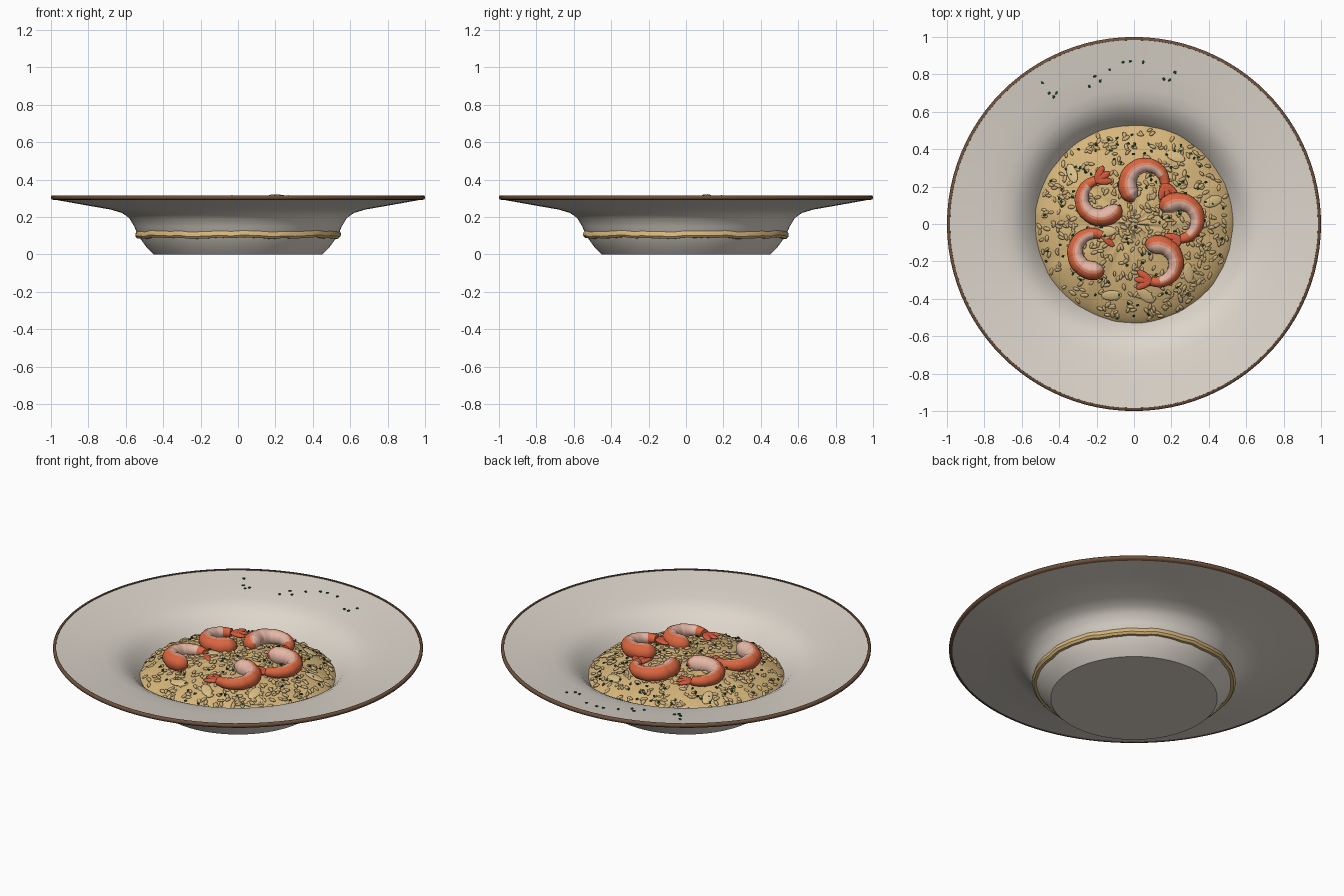
import bpy, bmesh, random
from math import sin, cos, pi, radians, sqrt
from mathutils import Vector, Matrix

random.seed(7)
cube = bpy.data.objects.get("Cube")
if cube:
    bpy.data.objects.remove(cube)


def material(name, rgb):
    m = bpy.data.materials.new(name)
    m.use_nodes = True
    m.diffuse_color = (*rgb, 1)
    m.node_tree.nodes["Principled BSDF"].inputs["Base Color"].default_value = (*rgb, 1)
    return m


ceramic = material("warm white ceramic", (0.72, 0.67, 0.60))
brown = material("brown glaze", (0.15, 0.08, 0.045))
cream = material("creamy rice", (0.68, 0.47, 0.20))
grain_tan = material("rice grain", (0.62, 0.44, 0.20))
cheese = material("cheese flake", (0.72, 0.53, 0.25))
orange = material("shrimp orange", (0.70, 0.13, 0.05))
salmon = material("shrimp salmon", (0.74, 0.26, 0.16))
pale = material("shrimp pale pink", (0.78, 0.47, 0.38))
tail_red = material("tail red", (0.66, 0.10, 0.045))
green = material("parsley green", (0.015, 0.085, 0.025))


def finish(bm, name, mats, angle=40):
    bmesh.ops.recalc_face_normals(bm, faces=bm.faces[:])
    mesh = bpy.data.meshes.new(name)
    bm.to_mesh(mesh)
    bm.free()
    for m in mats:
        mesh.materials.append(m)
    ob = bpy.data.objects.new(name, mesh)
    bpy.context.collection.objects.link(ob)
    bpy.ops.object.select_all(action='DESELECT')
    ob.select_set(True)
    bpy.context.view_layer.objects.active = ob
    bpy.ops.object.shade_smooth_by_angle(angle=radians(angle))
    return ob


def skin(bm, rings, caps=True, loop=False):
    """Bridge closed rings of points; yields each face with ring and side index."""
    vs = [[bm.verts.new(p) for p in r] for r in rings]
    n = len(vs[0])
    made = []
    for i in range(len(vs) - (0 if loop else 1)):
        a, b = vs[i], vs[(i + 1) % len(vs)]
        for j in range(n):
            k = (j + 1) % n
            made.append((bm.faces.new((a[j], a[k], b[k], b[j])), i, j))
    if caps and not loop:
        bm.faces.new(vs[0])
        bm.faces.new(vs[-1])
    return made


def circle(r, z, n=96):
    return [Vector((r * cos(2 * pi * j / n), r * sin(2 * pi * j / n), z)) for j in range(n)]


def ellipsoid(bm, loc, size, rot, detail=2):
    mat = Matrix.Translation(loc) @ rot.to_matrix().to_4x4() @ Matrix.Diagonal((*size, 1))
    bmesh.ops.create_icosphere(bm, subdivisions=detail, radius=1, matrix=mat)


# Plate: one closed profile, underside then upper side
under = [(0.45, 0), (0.49, 0.04), (0.53, 0.095), (0.555, 0.15), (0.582, 0.195),
         (0.62, 0.222), (0.68, 0.24), (0.84, 0.268), (0.985, 0.294)]
upper = [(0.985, 0.312), (0.84, 0.29), (0.72, 0.272), (0.66, 0.256), (0.62, 0.236),
         (0.58, 0.205), (0.545, 0.165), (0.515, 0.125), (0.48, 0.07), (0.42, 0.04)]
bm = bmesh.new()
skin(bm, [circle(r, z) for r, z in under + upper])
finish(bm, "plate", [ceramic], 45)

# Glazed rim band
bm = bmesh.new()
band = [(0.982, 0.291), (0.995, 0.294), (1, 0.301), (1, 0.309), (0.995, 0.316), (0.984, 0.316)]
skin(bm, [circle(r, z) for r, z in band], loop=True)
finish(bm, "plate_rim", [brown], 60)


# Mound of rice with a wavy lower edge
EDGE, BASE, RISE = 0.55, 0.1, 0.155


def mound_z(r):
    return BASE + RISE * sqrt(max(0, 1 - (r / EDGE) ** 2))


def mound_normal(x, y):
    z = mound_z(sqrt(x * x + y * y)) - BASE
    return Vector((x / EDGE ** 2, y / EDGE ** 2, z / RISE ** 2)).normalized()


def wavy(r, z):
    out = []
    for j, p in enumerate(circle(r, z)):
        a = 2 * pi * j / 96
        w = sin(7 * a) + 0.7 * sin(17 * a + 1) + 0.5 * sin(29 * a + 2)
        out.append(p * (1 + 0.003 * w * r) + Vector((0, 0, 0.0025 * w)))
    return out


bm = bmesh.new()
rings = [wavy(EDGE * sin(t), BASE + RISE * cos(t))
         for t in [0.03 + (pi / 2 - 0.03) * i / 20 for i in range(21)]]
skin(bm, rings + [wavy(0.54, 0.088), wavy(0.4, 0.085)])
finish(bm, "rice_mound", [cream])


def scatter(rmax):
    r, a = rmax * sqrt(random.random()), random.uniform(0, 2 * pi)
    x, y = r * cos(a), r * sin(a)
    return Vector((x, y, mound_z(r))), mound_normal(x, y)


def lying(normal):
    spin = Matrix.Rotation(random.uniform(0, 2 * pi), 3, 'Z').to_quaternion()
    return normal.to_track_quat('Z', 'Y') @ spin


# Loose grains on the mound
bm = bmesh.new()
for _ in range(560):
    p, n = scatter(0.515)
    s = random.uniform(0.8, 1.2)
    ellipsoid(bm, p + n * 0.003, (0.019 * s, 0.0095 * s, 0.008), lying(n))
finish(bm, "rice_grains", [grain_tan], 80)

# Cheese flakes
bm = bmesh.new()
for x, y, turn in [(0.22, 0.36, 10), (0.29, -0.26, 50), (-0.15, -0.04, 80), (0.06, -0.38, 130),
                   (-0.12, -0.38, 20), (-0.33, 0.27, 60), (0.42, 0.12, 95)]:
    n = mound_normal(x, y)
    q = n.to_track_quat('Z', 'Y') @ Matrix.Rotation(radians(turn), 3, 'Z').to_quaternion()
    ellipsoid(bm, Vector((x, y, mound_z(sqrt(x * x + y * y)))) + n * 0.006,
              (0.055, 0.028, 0.007), q, 3)
finish(bm, "cheese_flakes", [cheese], 80)

# Parsley on the rice and sprinkled on the rim
bm = bmesh.new()
for _ in range(120):
    p, n = scatter(0.51)
    ellipsoid(bm, p + n * 0.01, (0.010, 0.007, 0.005), lying(n), 1)
for x, y in [(-.49, .755), (-.455, .7), (-.43, .68), (-.415, .7), (-.24, .735), (-.21, .79),
             (-.18, .765), (-.13, .825), (-.06, .865), (-.02, .87), (.05, .865), (.16, .775),
             (.19, .77), (.22, .81)]:
    r = sqrt(x * x + y * y)
    ellipsoid(bm, Vector((x, y, 0.272 + (r - 0.72) * 0.15 + 0.003)), (0.010, 0.008, 0.005),
              lying(Vector((0, 0, 1))), 1)
finish(bm, "parsley", [green], 20)

# Shrimp: tapered, ridged, curled body with a three-lobed tail
SIDES, STEPS, CURL = 20, 42, 0.1


def shrimp(name, cx, cy, cz, start):
    bm = bmesh.new()

    def frame(t):
        a = radians(start - 235 * t)
        out = Vector((cos(a), sin(a), 0))
        ahead = Vector((sin(a), -cos(a), 0))
        return Vector((cx, cy, cz - 0.012 * t)) + out * CURL, out, ahead

    rings = []
    for i in range(STEPS + 1):
        t = i / STEPS
        centre, out, _ = frame(t)
        width = 0.053 - 0.027 * t ** 1.5
        width *= sqrt(min(1, 0.1 + t * 9)) * (1 - 0.07 * ((t * 6) % 1))
        rings.append([centre + out * width * cos(b) + Vector((0, 0, width * sin(b)))
                      for b in [2 * pi * j / SIDES for j in range(SIDES)]])
    for face, i, j in skin(bm, rings):
        side = cos(2 * pi * (j + 0.5) / SIDES)
        if i < STEPS * 0.87:
            face.material_index = 2 if side < -0.1 else 1 if side < 0.25 else 0
    body_faces = set(bm.faces)
    centre, out, ahead = frame(1)
    for spread in (-32, 0, 32):
        d = Matrix.Rotation(radians(spread + 15), 3, 'Z') @ ahead
        mat = Matrix((d, Vector((0, 0, 1)).cross(d), Vector((0, 0, 1)))).transposed()
        ellipsoid(bm, centre + d * 0.04, (0.05, 0.02, 0.011), mat.to_quaternion(), 3)
    for f in bm.faces:
        if f not in body_faces:
            f.material_index = 3
    finish(bm, name, [orange, salmon, pale, tail_red], 60)


for label, *place in [("back", 0.065, 0.215, 0.268, 235), ("left", 0.24, 0.02, 0.273, 150),
                      ("front", 0.125, -0.21, 0.262, 125), ("front_right", -0.215, -0.15, 0.258, -60),
                      ("back_right", -0.18, 0.135, 0.265, -20)]:
    shrimp("shrimp_" + label, *place)
